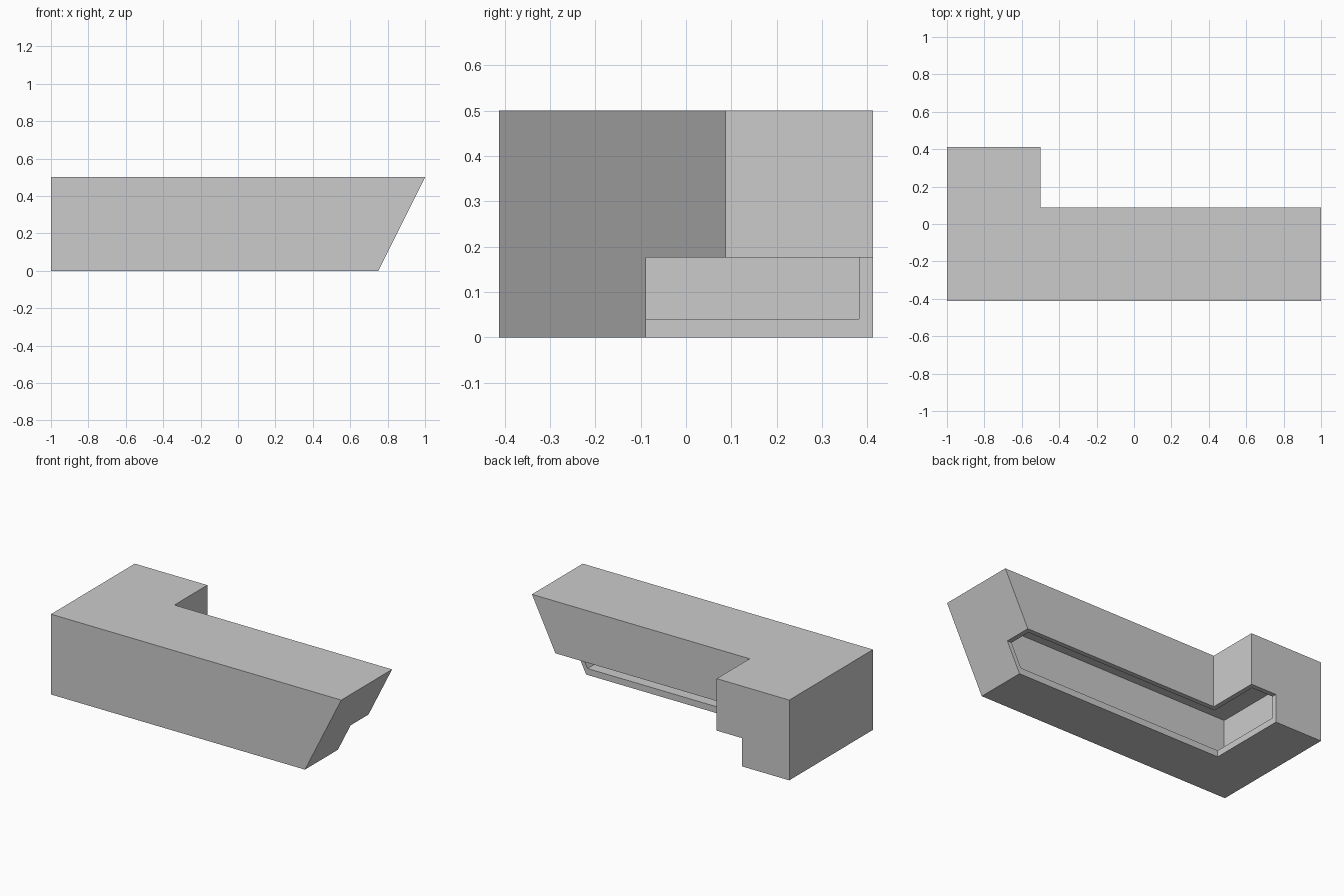
import bpy
import bmesh
import math

if "Cube" in bpy.data.objects:
    bpy.data.objects.remove(bpy.data.objects["Cube"], do_unlink=True)

WALL = 0.03      # shell thickness
FLOOR = 0.04     # floor thickness
DEPTH = 0.5      # depth of the upper body
BASE = 0.324     # depth of the recessed base
STEP = 0.176     # height of the overhang
HEIGHT = 0.5
BACK = 0.412     # half of the overall depth

# Cross-section points, as (distance in from the outer face, height)
outline = [(0, 0), (BASE, 0), (BASE, FLOOR), (BASE, STEP), (DEPTH - WALL, STEP),
           (DEPTH, STEP), (DEPTH, HEIGHT), (0, HEIGHT)]
cavity = [(BASE, FLOOR), (WALL, FLOOR), (WALL, HEIGHT - WALL),
          (DEPTH - WALL, HEIGHT - WALL), (DEPTH - WALL, STEP)]
section = outline[:2] + cavity + outline[5:]
opening = cavity + [(BASE, STEP)]


# Stations along the L-shaped run
def slanted_end(inset):
    return lambda d, z: (0.75 + z / 2 - inset, d - BACK, z)


def corner(d, z):
    return (d - 1, d - BACK, z)


def back_end(inset):
    return lambda d, z: (d - 1, BACK - inset, z)


bm = bmesh.new()


def add_face(points):
    bm.faces.new([bm.verts.new(p) for p in points])


def sweep(profile, start, end):
    for a, b in zip(profile, profile[1:] + profile[:1]):
        add_face([start(*a), start(*b), end(*b), end(*a)])


# Open hollow shell, mitred at the corner
sweep(section, slanted_end(WALL), corner)
sweep(section, corner, back_end(WALL))

# Solid end panels closing both ends
for end in (slanted_end, back_end):
    sweep(outline, end(0), end(WALL))
    add_face([end(0)(*p) for p in outline])
    add_face([end(WALL)(*p) for p in opening])

# Join into one clean surface with flat faces
bmesh.ops.remove_doubles(bm, verts=bm.verts, dist=0.0005)
bmesh.ops.recalc_face_normals(bm, faces=bm.faces)
bmesh.ops.dissolve_limit(bm, angle_limit=math.radians(1),
                         verts=bm.verts, edges=bm.edges)

mesh = bpy.data.meshes.new("corner_cabinet_shell")
bm.to_mesh(mesh)
bm.free()
shell = bpy.data.objects.new("corner_cabinet_shell", mesh)
bpy.context.collection.objects.link(shell)

# Plain grey
grey = bpy.data.materials.new("light_grey")
grey.use_nodes = True
colour = (0.6, 0.6, 0.6, 1)
grey.diffuse_color = colour
grey.node_tree.nodes["Principled BSDF"].inputs["Base Color"].default_value = colour
mesh.materials.append(grey)
